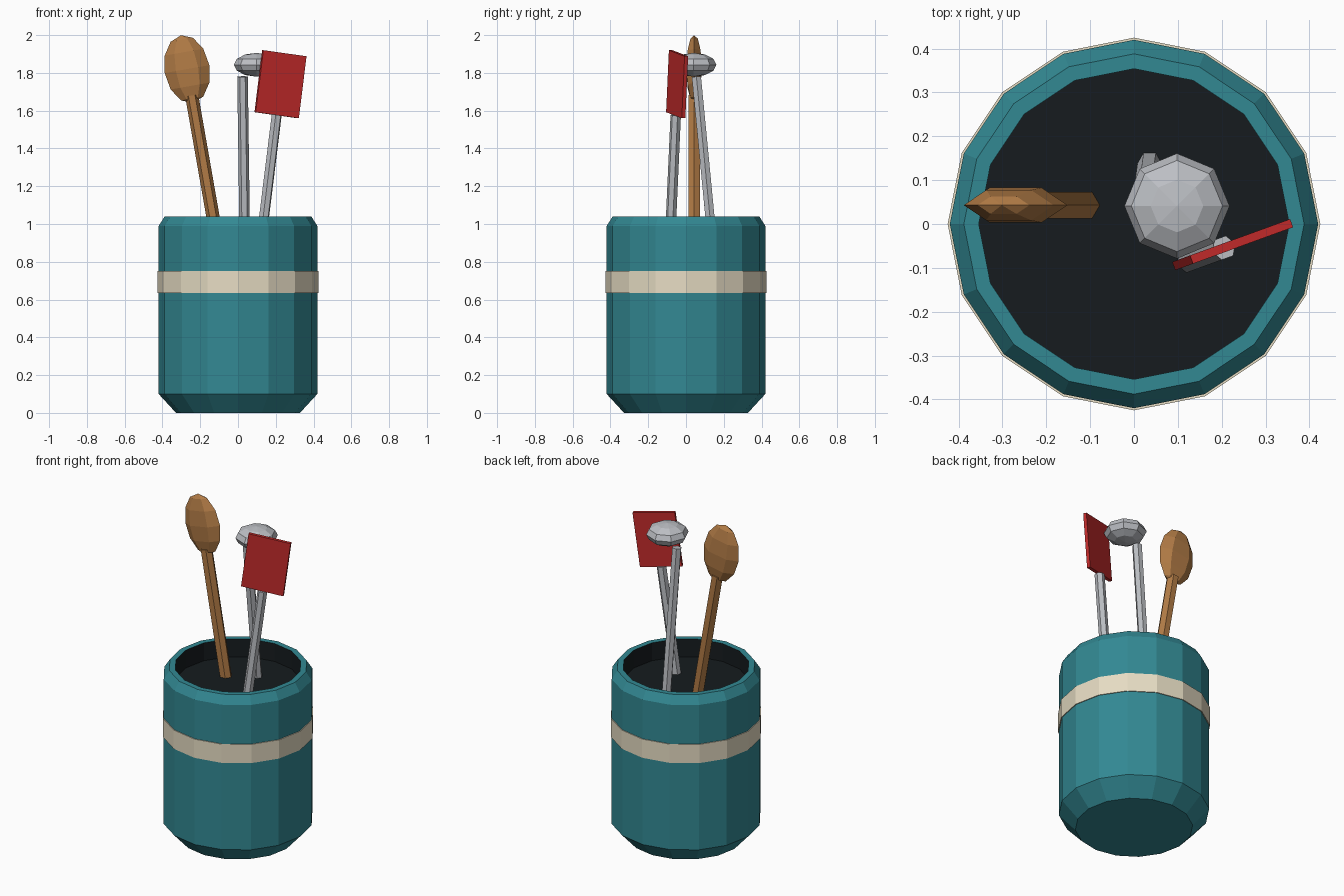
import bpy, bmesh
from math import sin, cos, pi, radians
from mathutils import Matrix, Vector

if "Cube" in bpy.data.objects:
    bpy.data.objects.remove(bpy.data.objects["Cube"])


def material(name, rgb):
    m = bpy.data.materials.new(name)
    m.diffuse_color = (*[c ** 2.2 for c in rgb], 1)
    m.use_nodes = True
    m.node_tree.nodes["Principled BSDF"].inputs["Base Color"].default_value = m.diffuse_color
    return m


TEAL = material("teal", (0.21, 0.53, 0.57))
DARK = material("dark_inside", (0.11, 0.13, 0.14))
CREAM = material("cream", (0.90, 0.86, 0.76))
WOOD = material("wood", (0.69, 0.48, 0.28))
STEEL = material("steel", (0.73, 0.74, 0.76))
RED = material("red", (0.75, 0.18, 0.18))


def add_object(name, bm, mat, matrix):
    bm.transform(matrix)
    me = bpy.data.meshes.new(name)
    bm.to_mesh(me)
    bm.free()
    me.materials.append(mat)
    ob = bpy.data.objects.new(name, me)
    bpy.context.collection.objects.link(ob)
    return ob


def lathe(name, profile, n, mat, matrix=Matrix()):
    """Spin (radius, z) points into n flat sides; a profile going up faces outward."""
    bm = bmesh.new()
    rings = []
    for r, z in profile:
        if r < 1e-6:
            rings.append([bm.verts.new((0, 0, z))] * n)
        else:
            rings.append([bm.verts.new((r * cos(2 * pi * i / n), r * sin(2 * pi * i / n), z))
                          for i in range(n)])
    for a, b in zip(rings, rings[1:]):
        for i in range(n):
            j = (i + 1) % n
            quad = list(dict.fromkeys([a[i], a[j], b[j], b[i]]))
            bm.faces.new(quad)
    return add_object(name, bm, mat, matrix)


def ball_profile(rings):
    return [(sin(pi * k / rings), -cos(pi * k / rings)) if 0 < k < rings
            else (0, -1 if k == 0 else 1) for k in range(rings + 1)]


def handle(name, bottom, top, r, mat, yaw=0):
    """Six-sided rod between two points."""
    a, b = Vector(bottom), Vector(top)
    d = b - a
    rot = Vector((0, 0, 1)).rotation_difference(d).to_matrix().to_4x4()
    spin = Matrix.Rotation(radians(yaw), 4, 'Z')
    prof = [(0, 0), (r, 0), (r, d.length), (0, d.length)]
    return lathe(name, prof, 6, mat, Matrix.Translation(a) @ rot @ spin)


# Pot: outer shell, dark hollow, painted band
lathe("pot", [(0, 0), (0.328, 0), (0.42, 0.10), (0.42, 0.99), (0.388, 1.04), (0.354, 1.04)], 16, TEAL)
lathe("pot_inside", [(0.354, 1.04), (0.354, 0.93), (0, 0.93)], 16, DARK)
lathe("pot_band", [(0.41, 0.635), (0.425, 0.635), (0.425, 0.75), (0.41, 0.75)], 16, CREAM)

# Wooden spoon
handle("spoon_handle", (-0.11, 0.043, 0.91), (-0.245, 0.043, 1.68), 0.035, WOOD)
lathe("spoon_bowl", ball_profile(6), 6, WOOD,
      Matrix.Translation((-0.27, 0.043, 1.82)) @ Matrix.Rotation(radians(-10), 4, 'Y')
      @ Matrix.Diagonal((0.12, 0.046, 0.182, 1)))

# Ladle
handle("ladle_handle", (0.036, 0.139, 0.91), (0.024, 0.055, 1.78), 0.028, STEEL)
lathe("ladle_head", ball_profile(6), 8, STEEL,
      Matrix.Translation((0.098, 0.041, 1.843)) @ Matrix.Diagonal((0.12, 0.12, 0.063, 1)))

# Spatula: blade and handle share one tilted axis
tilt = Matrix.Rotation(radians(20), 4, 'Z') @ Matrix.Rotation(radians(7.5), 4, 'Y')
centre = Vector((0.225, -0.047, 1.74))
axis = tilt.to_3x3() @ Vector((0, 0, 1))
handle("spatula_handle", centre - axis * 0.84, centre - axis * 0.165, 0.028, STEEL, 20)
bm = bmesh.new()
bmesh.ops.create_cube(bm, size=1)
add_object("spatula_blade", bm, RED,
           Matrix.Translation(centre) @ tilt @ Matrix.Diagonal((0.245, 0.02, 0.331, 1)))
